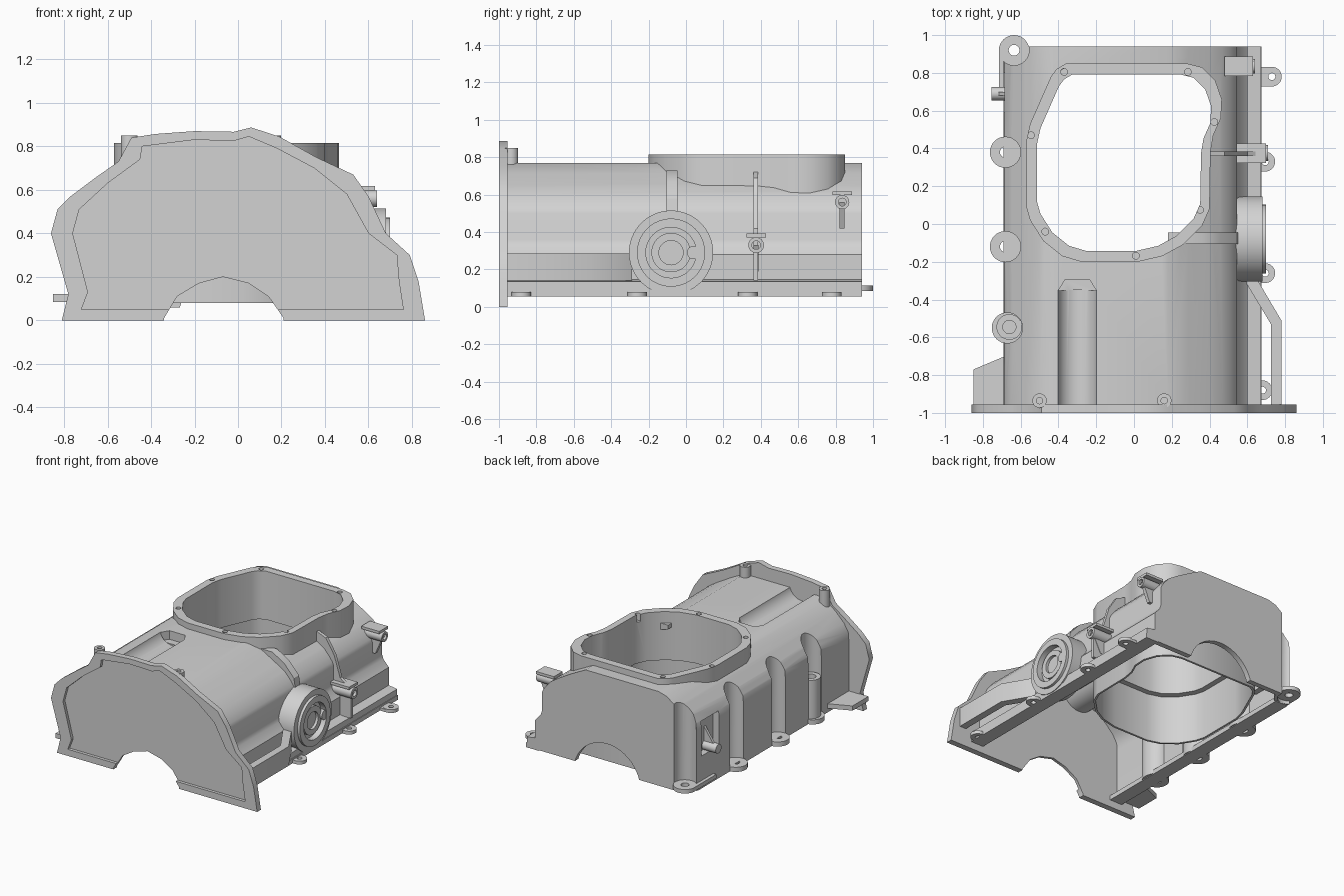
import bpy, bmesh, math
from mathutils import Vector

old = bpy.data.objects.get("Cube")
if old:
    bpy.data.objects.remove(old, do_unlink=True)

grey = bpy.data.materials.new("cast_grey")
grey.use_nodes = True
grey.diffuse_color = (0.65, 0.65, 0.65, 1)
for node in grey.node_tree.nodes:
    if node.type == 'BSDF_PRINCIPLED':
        node.inputs["Base Color"].default_value = grey.diffuse_color
        node.inputs["Roughness"].default_value = 0.6


def place(axis, u, v, t):
    return {'x': (t, u, v), 'y': (u, t, v), 'z': (u, v, t)}[axis]


def prism(name, axis, pts, a, b):
    """Extrude a 2D outline along an axis from a to b."""
    bm = bmesh.new()
    face = bm.faces.new([bm.verts.new(place(axis, u, v, a)) for u, v in pts])
    ext = bmesh.ops.extrude_face_region(bm, geom=[face])
    verts = [e for e in ext['geom'] if isinstance(e, bmesh.types.BMVert)]
    bmesh.ops.translate(bm, verts=verts, vec=Vector(place(axis, 0, 0, b - a)))
    bmesh.ops.recalc_face_normals(bm, faces=bm.faces)
    mesh = bpy.data.meshes.new(name)
    bm.to_mesh(mesh)
    bm.free()
    mesh.materials.append(grey)
    obj = bpy.data.objects.new(name, mesh)
    bpy.context.collection.objects.link(obj)
    return obj


def circle(u, v, r, n=32):
    return [(u + r * math.cos(2 * math.pi * i / n), v + r * math.sin(2 * math.pi * i / n))
            for i in range(n)]


def cyl(name, axis, u, v, r, a, b, n=32):
    return prism(name, axis, circle(u, v, r, n), a, b)


def box(name, x0, x1, y0, y1, z0, z1):
    return prism(name, 'z', [(x0, y0), (x1, y0), (x1, y1), (x0, y1)], z0, z1)


def cut(obj, *cutters):
    """Subtract each cutter, then discard it."""
    for c in cutters:
        c.hide_render = True
        mod = obj.modifiers.new("cut", 'BOOLEAN')
        mod.operation, mod.solver, mod.object = 'DIFFERENCE', 'EXACT', c
        bpy.context.view_layer.objects.active = obj
        bpy.ops.object.modifier_apply(modifier=mod.name)
        bpy.data.objects.remove(c, do_unlink=True)
    return obj


def scaled(pts, cx, cy, k):
    return [(cx + (x - cx) * k, cy + (y - cy) * k) for x, y in pts]


# Hollow casing, open underneath, with a stepped left side
section = [(.67, .06), (.67, .135), (.60, .145), (.60, .28), (.555, .33), (.545, .36),
           (.545, .50), (.535, .525), (.51, .56), (.47, .605), (.40, .65), (.29, .713),
           (.18, .77), (-.43, .77), (-.50, .75), (-.58, .69), (-.65, .62), (-.685, .56),
           (-.69, .50), (-.69, .06)]
inner = scaled(section, 0, .06, .94)
inner = [(inner[0][0], -.1)] + inner[1:-1] + [(inner[-1][0], -.1)]
arch = [(.21, -.1), (.21, .01), (.14, .11), (.05, .17), (-.07, .2), (-.18, .17),
        (-.28, .11), (-.34, .01), (-.34, -.1)]
grooves = [(-.68, .38), (-.68, -.12), (-.67, -.55)]
rear_ear = (-.635, .92)
window = [(-.41, .82), (-.36, .85), (.28, .85), (.36, .83), (.43, .76), (.465, .66),
          (.46, .56), (.42, .47), (.405, .38), (.40, .08), (.36, -.01), (.26, -.11),
          (.15, -.17), (.02, -.2), (-.28, -.2), (-.38, -.17), (-.48, -.09), (-.55, .02),
          (-.57, .09), (-.57, .44), (-.55, .53), (-.44, .78)]
mid = (-.05, .325)

cavity = prism("cavity_cutter", 'y', inner, -1.1, .90)
cut(cavity, cyl("trough_wall", 'y', -.3, .80, .14, -1.2, -.265),
    box("pocket_wall", -.8, -.605, .55, .84, .26, .60),
    *[cyl("groove_wall", 'z', x, y, .105, -.2, 1) for x, y in grooves + [rear_ear]])
casing = prism("casing", 'y', section, -.96, .94)
cut(casing, cavity,
    prism("window_cutter", 'z', scaled(window, *mid, .97), -.2, 1),
    cyl("rear_arch_cutter", 'y', 0, -.02, .28, .8, 1.1, 48),
    cyl("trough_cutter", 'y', -.3, .80, .106, -1.2, -.35),
    prism("trough_end_cutter", 'z', [(-.4, -.352), (-.2, -.352), (-.235, -.295),
                                     (-.365, -.295)], .705, 1),
    box("pocket_cutter", -.8, -.64, .59, .80, .30, .56),
    *[cyl("groove_cutter", 'z', x, y, .08, -.2, 1) for x, y in grooves + [rear_ear]])

# Window collar with a stepped inner wall and bolt holes
collar = prism("window_collar", 'z', window, .08, .815)
cut(collar, prism("bore", 'z', scaled(window, *mid, .89), -.1, 1),
    prism("lower_bore", 'z', scaled(window, *mid, .97), -.1, .45))
for x, y in [(-.37, .805), (.285, .805), (.425, .54), (.35, .075), (.01, -.168),
             (-.47, -.04), (-.545, .47)]:
    cut(collar, cyl("bolt_hole", 'z', x, y, .018, .76, 1, 16))

# Front flange with a shallow recess and an arch
outline = [(-.81, 0), (-.78, .12), (-.86, .40), (-.83, .51), (-.77, .57), (-.65, .66),
           (-.55, .73), (-.49, .84), (-.38, .857), (-.2, .87), (-.02, .867), (.06, .887),
           (.19, .845), (.36, .75), (.53, .67), (.60, .57), (.68, .40), (.79, .30),
           (.83, .18), (.86, 0)]
recess = [(-.72, .05), (-.69, .13), (-.76, .40), (-.73, .51), (-.6, .63), (-.45, .74),
          (-.44, .80), (-.2, .83), (-.02, .825), (.05, .845), (.18, .79), (.35, .70),
          (.5, .58), (.6, .4), (.73, .3), (.74, .18), (.76, .05)]
flange = prism("front_flange", 'y', outline, -1, -.955)
cut(flange, prism("recess_cutter", 'y', recess, -1.1, -.977),
    prism("front_arch_cutter", 'y', arch, -1.2, -.8))
for x in (-.5, .16):
    cut(cyl("flange_boss", 'z', x, -.935, .038, .72, .85),
        cyl("boss_hole", 'z', x, -.935, .017, .8, 1, 16))

# Bottom rails
box("left_rail", .57, .675, -.96, .94, .055, .09)
box("right_rail", -.69, -.585, -.96, .84, .055, .09)


def ear(name, x, y, r, z0, z1, reach):
    """Round lug with a bolt hole and, where reach is set, a web back to the casing."""
    hole = circle(x, y, r * .36, 16)
    cut(cyl(name, 'z', x, y, r, z0, z1), prism("lug_hole", 'z', hole, -.1, .3))
    if reach:
        web = box(name + "_web", min(x, reach), max(x, reach), y - r, y + r, z0, z1 - .004)
        cut(web, prism("lug_hole", 'z', hole, -.1, .3))


for x, y in [(.73, .78), (.695, .33), (.695, -.26), (.68, -.88)]:
    ear("left_ear", x, y, .052, .055, .08, .62)
for x, y in grooves:
    ear("right_ear", x, y, .083, .055, .09, 0)
ear("rear_ear", *rear_ear, .08, .085, .115, 0)
box("rear_ear_arm", -.715, -.675, .66, .92, .085, .115)
cut(cyl("side_post", 'z', -.66, -.545, .068, .08, .38),
    cyl("post_hole", 'z', -.66, -.545, .035, .3, .5))

# Wedge plate at the front right corner
prism("corner_wedge", 'z', [(-.85, -.96), (-.66, -.96), (-.66, -.69), (-.85, -.77)], .085, .12)

# Small side pin and its gusset, set in the side pocket
cyl("side_pin", 'x', .69, .33, .035, -.755, -.62, 20)
prism("pin_gusset", 'y', [(-.62, .50), (-.62, .31), (-.74, .33)], .68, .70)

# Large round side boss with concentric steps
cy, cz = -.08, .29
boss = cyl("round_boss", 'x', cy, cz, .225, .535, .68, 64)
cut(boss, cyl("boss_recess", 'x', cy, cz, .15, .655, .9, 48))
ring = cyl("boss_ring", 'x', cy, cz, .182, .64, .70, 64)
cut(ring, cyl("ring_bore", 'x', cy, cz, .135, .5, .9, 48))
hub = cyl("boss_hub", 'x', cy, cz, .105, .63, .68, 48)
cut(hub, cyl("hub_groove", 'x', cy, cz, .065, .66, .9))
cyl("boss_plug", 'x', .04, cz, .035, .64, .695, 24)

# Strap from collar to boss, and thin cross rib
prism("boss_strap", 'y', [(.18, .70), (.18, .73), (.36, .73), (.46, .67), (.54, .58),
                          (.56, .45), (.53, .45), (.4, .63)], -.105, -.045)
prism("cross_rib", 'y', [(.38, .64), (.38, .73), (.48, .69), (.55, .58), (.60, .42),
                         (.69, .36), (.69, .14), (.58, .14), (.53, .35), (.53, .50)],
      .36, .385)


def bracket(name, y, z, x0, x1, r, half):
    """Horizontal pin hanging under a flat plate, with a web below."""
    cut(cyl(name + "_pin", 'x', y, z, r, x0, x1, 24),
        cyl("pin_hole", 'x', y, z, r * .55, x1 - .04, x1 + .1, 20))
    box(name + "_plate", x0, x1 - .01, y - half, y + half, z + r, z + r + .02)
    prism(name + "_web", 'y', [(x0 + .05, z), (x1 - .01, z), (x0 + .09, z - .14),
                               (x0 + .05, z - .14)], y - .013, y + .013)


bracket("middle_bracket", .375, .33, .54, .71, .042, .052)
bracket("rear_bracket", .835, .56, .48, .64, .038, .052)

# Bent side wall bracing the front flange
prism("side_brace", 'z', [(.58, -.29), (.65, -.29), (.78, -.51), (.78, -.96), (.725, -.96),
                          (.725, -.53)], .14, .285)

# Smooth the curved surfaces, keep the edges sharp
for o in bpy.context.scene.objects:
    o.select_set(o.type == 'MESH' and grey.name in o.data.materials)
bpy.context.view_layer.objects.active = casing
bpy.ops.object.shade_smooth_by_angle(angle=math.radians(32))
